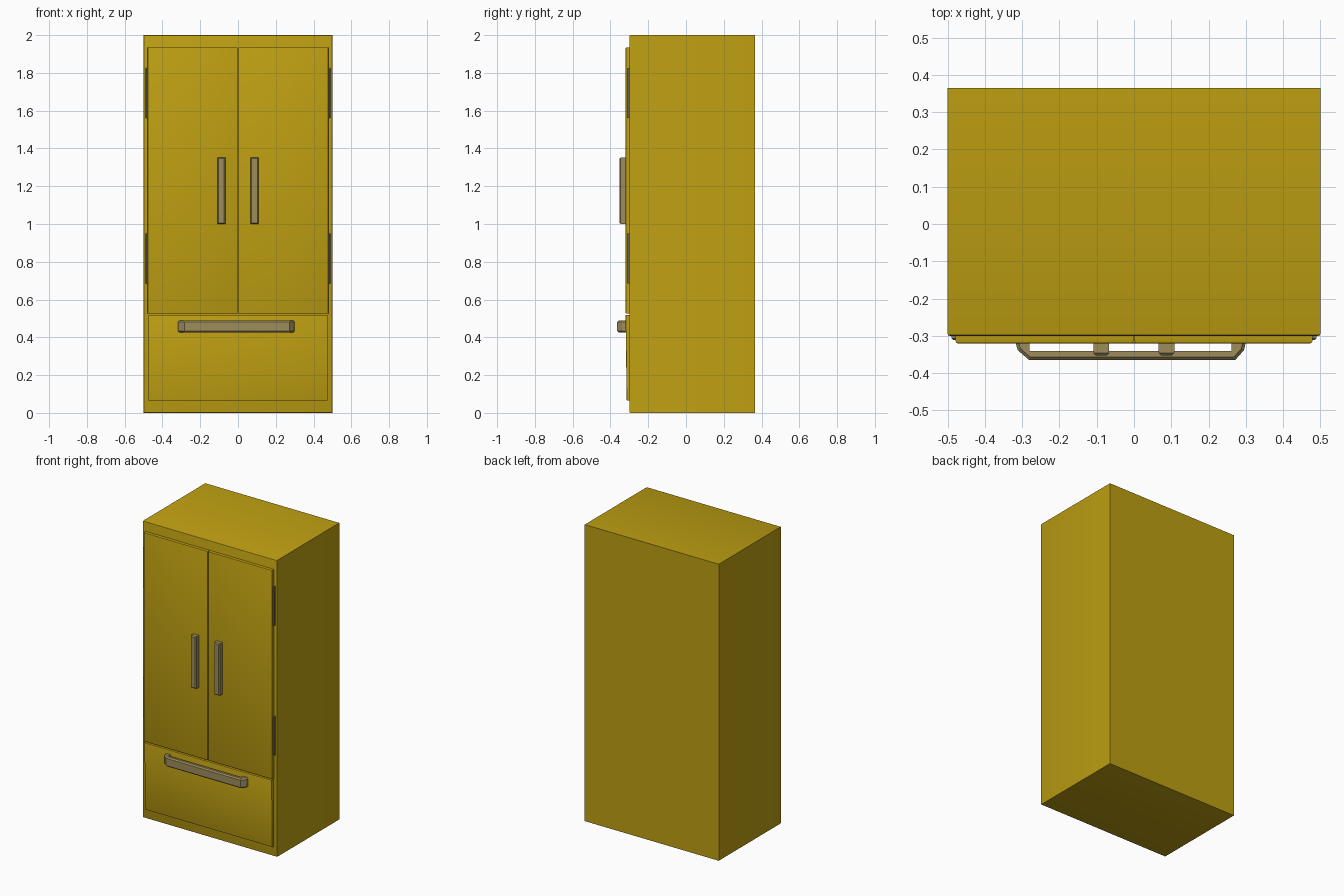
import bpy, bmesh

if "Cube" in bpy.data.objects:
    bpy.data.objects.remove(bpy.data.objects["Cube"])


def material(name, rgb):
    m = bpy.data.materials.new(name)
    m.diffuse_color = (*rgb, 1)
    m.use_nodes = True
    m.node_tree.nodes["Principled BSDF"].inputs["Base Color"].default_value = m.diffuse_color
    return m


GOLD = material("gold_enamel", (0.52, 0.35, 0.006))
TAN = material("handle_metal", (0.34, 0.27, 0.11))
GREY = material("hinge_metal", (0.2, 0.2, 0.17))


def finish(bm, name, mat):
    bmesh.ops.recalc_face_normals(bm, faces=bm.faces)
    me = bpy.data.meshes.new(name)
    bm.to_mesh(me)
    bm.free()
    me.materials.append(mat)
    ob = bpy.data.objects.new(name, me)
    bpy.context.collection.objects.link(ob)
    return ob


def box(name, x, y, z, mat, bevel=0, segments=1, bottom_in=0):
    """Box from ranges; bevels the edges of its front face only."""
    bm = bmesh.new()
    bmesh.ops.create_cube(bm, size=1)
    for v in bm.verts:
        v.co = [r[0] if c < 0 else r[1] for c, r in zip(v.co, (x, y, z))]
        if v.co.y < y[0] + 1e-5 and v.co.z < z[0] + 1e-5:
            v.co.y += bottom_in
    if bevel:
        front = min(bm.faces, key=lambda f: f.calc_center_median().y)
        bmesh.ops.bevel(bm, geom=list(front.edges), offset=bevel,
                        segments=segments, profile=0.5, affect='EDGES')
    return finish(bm, name, mat)


# Cabinet with softened front rim
box("cabinet", (-0.5, 0.5), (-0.3, 0.365), (0, 2), GOLD, 0.006, 2)

# Two upper doors, meeting on the centre line
box("left_door", (-0.478, -0.002), (-0.32, -0.295), (0.525, 1.935), GOLD, 0.005, 2)
box("right_door", (0.002, 0.478), (-0.32, -0.295), (0.525, 1.935), GOLD, 0.005, 2)

# Freezer drawer, leaning back slightly at the bottom
box("drawer", (-0.475, 0.475), (-0.32, -0.295), (0.065, 0.519), GOLD, 0.004, 2, 0.006)

# Hinge strips beside the doors
for side, s in (("left", -1), ("right", 1)):
    for pos, z in (("upper", (1.56, 1.825)), ("lower", (0.685, 0.95))):
        x = sorted((s * 0.47, s * 0.489))
        box(f"{side}_{pos}_hinge", x, (-0.311, -0.295), z, GREY, 0.004)

# Upright door handles
for side, cx in (("left", -0.088), ("right", 0.087)):
    box(f"{side}_door_handle", (cx - 0.021, cx + 0.021), (-0.352, -0.318),
        (1.0, 1.352), TAN, 0.006)

# Drawer handle: bridge profile extruded upwards, with chamfered edges
profile = [(-0.318, -0.316), (-0.312, -0.338), (-0.282, -0.364), (0.272, -0.364),
           (0.295, -0.338), (0.3, -0.316), (0.262, -0.316), (0.262, -0.34),
           (-0.28, -0.34), (-0.28, -0.316)]
bm = bmesh.new()
face = bm.faces.new([bm.verts.new((x, y, 0.425)) for x, y in profile])
up = bmesh.ops.extrude_face_region(bm, geom=[face])["geom"]
bmesh.ops.translate(bm, vec=(0, 0, 0.065),
                    verts=[g for g in up if isinstance(g, bmesh.types.BMVert)])
# chamfer only the outer rim, top and bottom
rim = [e for e in bm.edges
       if abs(e.verts[0].co.z - e.verts[1].co.z) < 1e-5
       and (e.verts[0].co.y + e.verts[1].co.y) / 2 < -0.35]
rim += [e for e in bm.edges
        if abs(e.verts[0].co.z - e.verts[1].co.z) < 1e-5 and e not in rim
        and min(abs(v.co.x) for v in e.verts) > 0.29]
bmesh.ops.bevel(bm, geom=rim, offset=0.008, segments=1, affect='EDGES')
finish(bm, "drawer_handle", TAN)

# Smooth the rounded rims, keeping real edges sharp
for ob in bpy.context.scene.objects:
    ob.select_set(ob.name in {"cabinet", "left_door", "right_door", "drawer"})
bpy.context.view_layer.objects.active = bpy.data.objects["cabinet"]
bpy.ops.object.shade_smooth_by_angle(angle=0.52)
